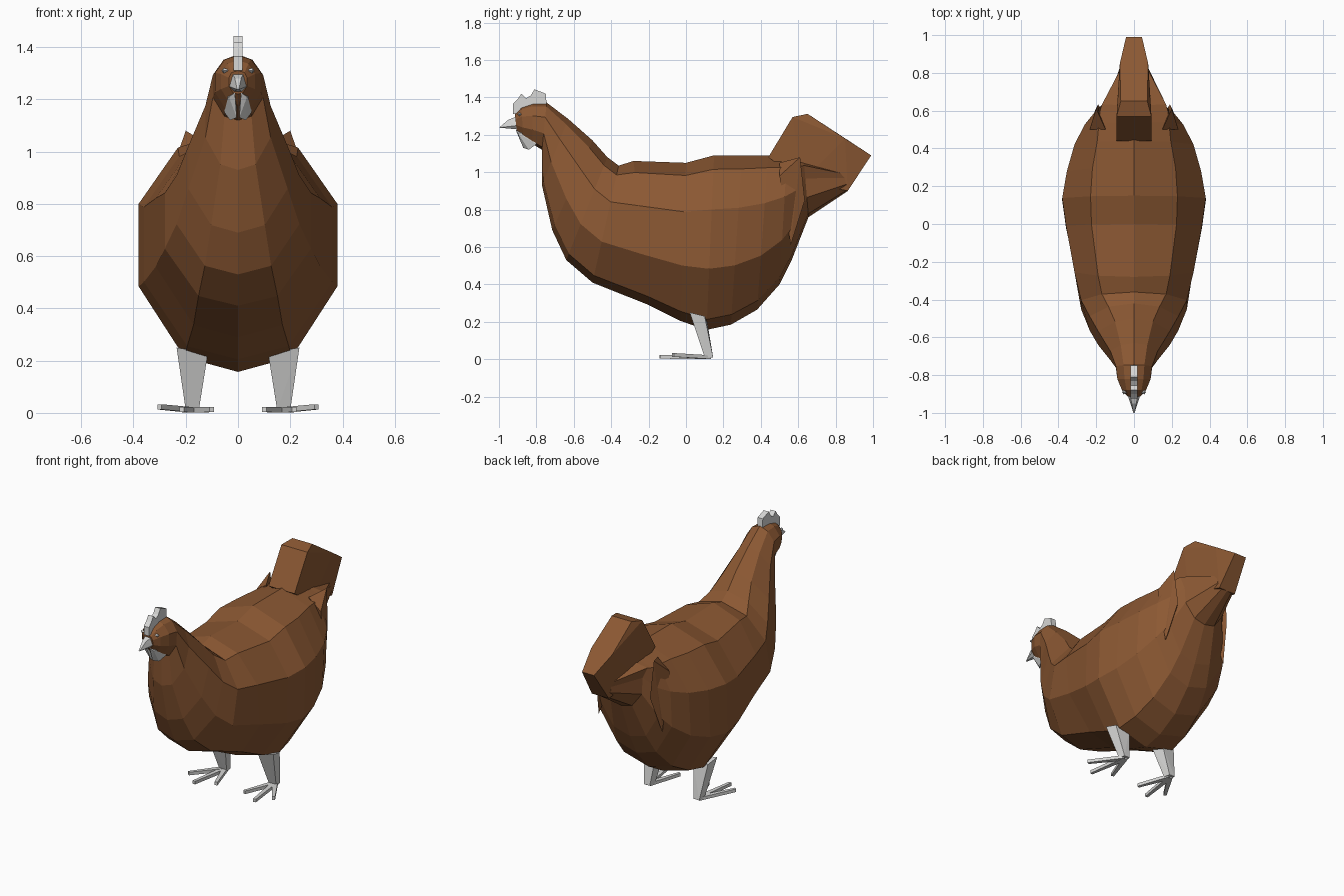
import bpy
import bmesh
from mathutils import Vector

cube = bpy.data.objects.get("Cube")
if cube:
    bpy.data.objects.remove(cube, do_unlink=True)


def material(name, rgb):
    m = bpy.data.materials.new(name)
    m.use_nodes = True
    m.diffuse_color = (*rgb, 1)
    bsdf = next(n for n in m.node_tree.nodes if n.type == 'BSDF_PRINCIPLED')
    bsdf.inputs["Base Color"].default_value = (*rgb, 1)
    return m


BROWN = material("brown feathers", (0.26, 0.098, 0.033))
PALE = material("pale grey", (0.68, 0.68, 0.67))


def finish(name, bm, mat):
    bmesh.ops.recalc_face_normals(bm, faces=bm.faces)
    mesh = bpy.data.meshes.new(name)
    bm.to_mesh(mesh)
    bm.free()
    mesh.materials.append(mat)
    obj = bpy.data.objects.new(name, mesh)
    bpy.context.collection.objects.link(obj)
    return obj


def hull(name, points, mat):
    bm = bmesh.new()
    verts = [bm.verts.new(p) for p in points]
    res = bmesh.ops.convex_hull(bm, input=verts)
    loose = [v for v in bm.verts if not v.link_faces]
    bmesh.ops.delete(bm, geom=loose, context='VERTS')
    return finish(name, bm, mat)


def plate(name, profile, x0, x1, mat):
    """Side profile (y, z) extruded from x0 to x1."""
    bm = bmesh.new()
    face = bm.faces.new([bm.verts.new((x0, y, z)) for y, z in profile])
    ext = bmesh.ops.extrude_face_region(bm, geom=[face])["geom"]
    moved = [v for v in ext if isinstance(v, bmesh.types.BMVert)]
    bmesh.ops.translate(bm, verts=moved, vec=(x1 - x0, 0, 0))
    return finish(name, bm, mat)


def both(points):
    return [(s * x, y, z) for x, y, z in points for s in (1, -1)]


# Body: ten-sided sections from face to rump
# (top y, top z, bottom y, bottom z, half width, upper edge half width)
SECTIONS = [
    (-0.915, 1.31, -0.905, 1.22, 0.035, 0.025),
    (-0.88, 1.35, -0.87, 1.18, 0.065, 0.04),
    (-0.82, 1.37, -0.82, 1.15, 0.088, 0.05),
    (-0.745, 1.372, -0.77, 1.12, 0.096, 0.055),
    (-0.63, 1.285, -0.77, 0.93, 0.125, 0.07),
    (-0.50, 1.17, -0.715, 0.69, 0.19, 0.10),
    (-0.42, 1.08, -0.64, 0.53, 0.235, 0.135),
    (-0.36, 1.035, -0.50, 0.41, 0.28, 0.17),
    (-0.28, 1.06, -0.20, 0.29, 0.315, 0.19),
    (0.00, 1.05, -0.03, 0.205, 0.36, 0.225),
    (0.15, 1.09, 0.11, 0.157, 0.38, 0.23),
    (0.30, 1.09, 0.24, 0.185, 0.355, 0.22),
    (0.44, 1.09, 0.38, 0.265, 0.315, 0.195),
    (0.54, 1.08, 0.50, 0.40, 0.26, 0.185),
    (0.60, 1.07, 0.565, 0.53, 0.21, 0.18),
    (0.63, 1.06, 0.655, 0.76, 0.14, 0.17),
    (0.84, 1.00, 0.865, 0.90, 0.065, 0.06),
]
FRACTIONS = (0.08, 0.31, 0.65, 0.94)

bm = bmesh.new()
rings = []
for ty, tz, by, bz, w, upper in SECTIONS:
    top, bottom = Vector((0, ty, tz)), Vector((0, by, bz))
    side = [top.lerp(bottom, f) + Vector((x, 0, 0))
            for f, x in zip(FRACTIONS, (upper, w, w, w * 0.54))]
    other = [Vector((-p.x, p.y, p.z)) for p in reversed(side)]
    rings.append([bm.verts.new(p) for p in [top, *side, bottom, *other]])
for a, b in zip(rings, rings[1:]):
    for i in range(10):
        j = (i + 1) % 10
        bm.faces.new((a[i], a[j], b[j], b[i]))
bm.faces.new(rings[0])
bm.faces.new(rings[-1])
finish("body", bm, BROWN)

# Raised tail
hull("tail", both([
    (0.092, 0.44, 1.08), (0.092, 0.57, 1.295), (0.07, 0.65, 1.312),
    (0.075, 0.85, 1.18), (0.042, 0.99, 1.09), (0.06, 0.865, 0.90),
    (0.09, 0.62, 0.95)]), BROWN)

# Comb and beak
plate("comb", [
    (-0.925, 1.31), (-0.925, 1.365), (-0.90, 1.39), (-0.88, 1.42),
    (-0.855, 1.395), (-0.83, 1.41), (-0.81, 1.443), (-0.75, 1.42),
    (-0.745, 1.36), (-0.83, 1.35), (-0.89, 1.32)], -0.018, 0.018, PALE)
hull("beak", both([
    (0.022, -0.90, 1.30), (0.035, -0.90, 1.25), (0.015, -0.91, 1.23),
    (0.003, -1.0, 1.238), (0.012, -0.95, 1.28)]), PALE)

for name, s in (("left", 1), ("right", -1)):
    def mirrored(points):
        return [(s * x, y, z) for x, y, z in points]

    # Folded wing tip at the rump
    hull(name + "_wing_tip", mirrored([
        (0.20, 0.61, 1.08), (0.15, 0.50, 1.05), (0.235, 0.50, 0.98),
        (0.19, 0.635, 0.85), (0.225, 0.56, 0.61), (0.15, 0.56, 0.8)]), BROWN)

    # Wattle hanging beside the chin
    hull(name + "_wattle", mirrored([
        (0.012, -0.91, 1.225), (0.035, -0.90, 1.21), (0.005, -0.87, 1.13),
        (0.03, -0.84, 1.12), (0.052, -0.80, 1.15), (0.05, -0.83, 1.21),
        (0.005, -0.83, 1.17)]), PALE)

    # Eye
    hull(name + "_eye", mirrored([
        (0.055 + dx, -0.89 + dy, 1.31 + dz)
        for dx, dy, dz in ((0.008, 0, 0), (-0.03, 0, 0), (0, 0.012, 0),
                           (0, -0.012, 0), (0, 0, 0.01), (0, 0, -0.01))]), PALE)

    # Tapered leg
    hull(name + "_leg", mirrored([
        (0.115, 0.03, 0.23), (0.235, 0.02, 0.25), (0.225, 0.10, 0.23),
        (0.13, 0.11, 0.22), (0.15, 0.10, 0.01), (0.20, 0.10, 0.01),
        (0.195, 0.145, 0.01), (0.155, 0.145, 0.01)]), PALE)

    # Three forward toes
    for toe, x, y, z in (("outer", 0.30, -0.07, 0.024),
                         ("middle", 0.215, -0.14, 0.014),
                         ("inner", 0.10, -0.08, 0.014)):
        start, end = Vector((0.175, 0.125, 0.012)), Vector((x, y, z))
        across = (end - start).cross(Vector((0, 0, 1))).normalized()
        hull(f"{name}_{toe}_toe", mirrored([
            p + across * (k * r) + Vector((0, 0, h))
            for p, r in ((start, 0.016), (end, 0.009))
            for k in (1, -1) for h in (-0.011, 0.009)]), PALE)
